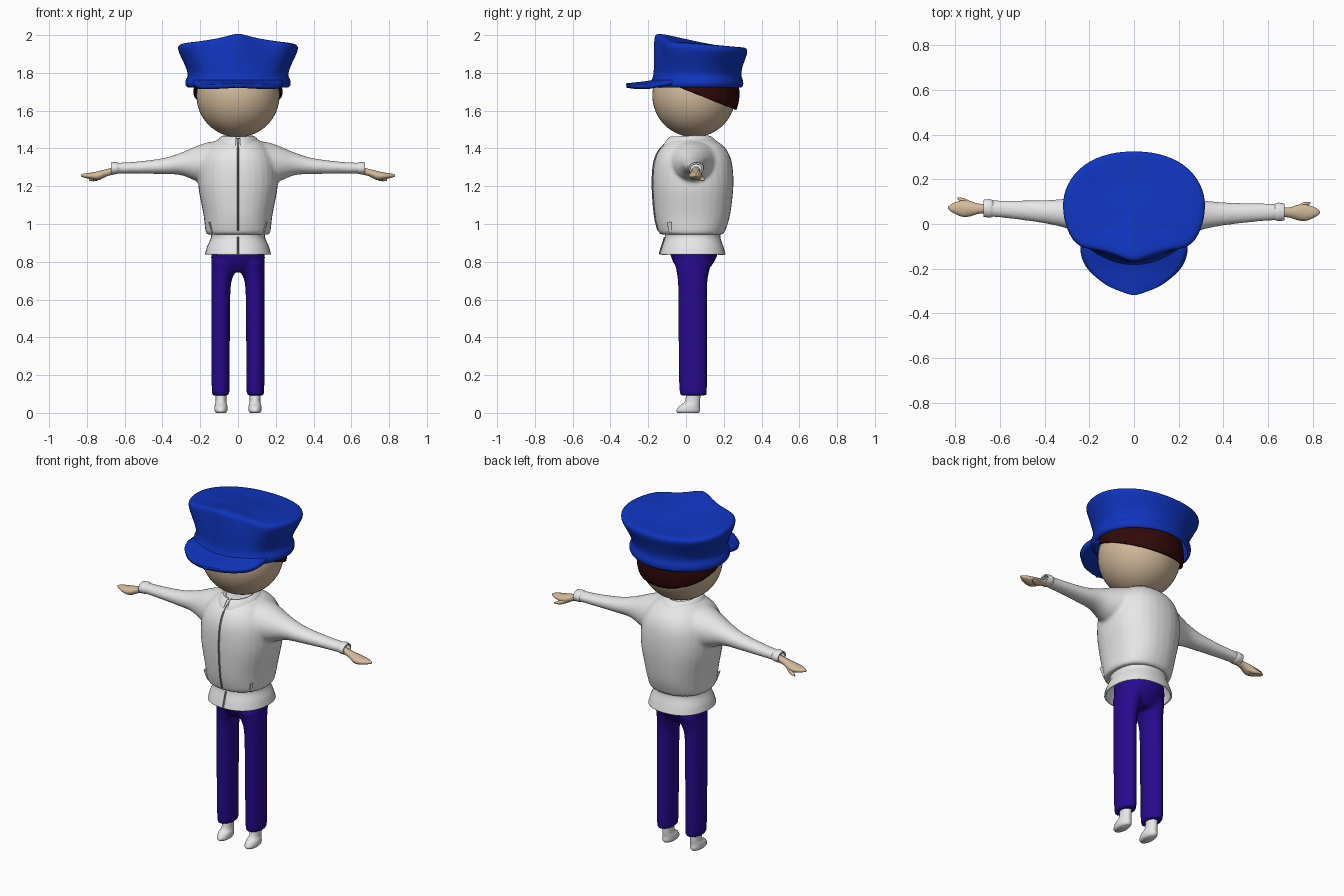
import bpy, bmesh
from math import sin, cos, pi, atan2, copysign
from mathutils import Vector

cube = bpy.data.objects.get("Cube")
if cube:
    bpy.data.objects.remove(cube)


def material(name, rgb):
    m = bpy.data.materials.new(name)
    m.use_nodes = True
    m.diffuse_color = (*rgb, 1)
    m.node_tree.nodes["Principled BSDF"].inputs["Base Color"].default_value = (*rgb, 1)
    return m


BLUE = material("cap blue", (0.005, 0.035, 0.52))
INDIGO = material("trouser indigo", (0.02, 0.003, 0.27))
WHITE = material("cloth white", (0.8, 0.8, 0.8))
SKIN = material("skin", (0.65, 0.49, 0.33))
HAIR = material("dark brown hair", (0.03, 0.003, 0.003))
GREY = material("zip grey", (0.22, 0.22, 0.22))


def spline(rows, k=5):
    """Smooth (Catmull-Rom) in-between rows."""
    vs = [Vector(r) for r in rows]
    vs = [vs[0]] + vs + [vs[-1]]
    out = []
    for a, b, c, d in zip(vs, vs[1:], vs[2:], vs[3:]):
        for i in range(k):
            t = i / k
            out.append(b + (c - a) * t / 2 + (a * 2 - b * 5 + c * 4 - d) * t * t / 2
                       + (b * 3 - a - c * 3 + d) * t ** 3 / 2)
    return out + [vs[-1]]


def section(axis, row, n=32, p=2.0):
    """Super-ellipse ring; row = position on axis, two centres, two radii."""
    t, a, b, ra, rb = row
    pts = []
    for i in range(n):
        c, s = cos(2 * pi * i / n), sin(2 * pi * i / n)
        u = a + ra * copysign(abs(c) ** (2 / p), c)
        v = b + rb * copysign(abs(s) ** (2 / p), s)
        pts.append((u, v, t) if axis == "z" else (t, u, v))
    return pts


def loft(bm, rings, cap=True, closed=True):
    vs = [[bm.verts.new(p) for p in ring] for ring in rings]
    n = len(vs[0])
    for lo, hi in zip(vs, vs[1:]):
        for i in range(n if closed else n - 1):
            j = (i + 1) % n
            bm.faces.new((lo[i], lo[j], hi[j], hi[i]))
    if cap:
        bm.faces.new(vs[0][::-1])
        bm.faces.new(vs[-1])
    return vs


def finish(name, bm, mat, thick=0, voxel=0, sub=0, offset=-1):
    bmesh.ops.recalc_face_normals(bm, faces=bm.faces[:])
    for f in bm.faces:
        f.smooth = True
    me = bpy.data.meshes.new(name)
    bm.to_mesh(me)
    bm.free()
    me.materials.append(mat)
    me.set_sharp_from_angle(angle=1.0)
    ob = bpy.data.objects.new(name, me)
    bpy.context.collection.objects.link(ob)
    if thick:
        s = ob.modifiers.new("thickness", "SOLIDIFY")
        s.thickness, s.offset = thick, offset
    if sub:
        s = ob.modifiers.new("subdivision", "SUBSURF")
        s.levels = s.render_levels = sub
    if voxel:
        r = ob.modifiers.new("blend", "REMESH")
        r.mode, r.voxel_size, r.use_smooth_shade = "VOXEL", voxel, True
        s = ob.modifiers.new("soften", "SMOOTH")
        s.factor, s.iterations = 0.5, 6
    return ob


def tube(name, axis, rows, mat, cap=True, p=2.0, **kw):
    bm = bmesh.new()
    loft(bm, [section(axis, r, p=p) for r in spline(rows)], cap)
    return finish(name, bm, mat, **kw)


# Jacket body and sleeves, blended into one shell
torso = [(0.945, 0, 0.03, 0.165, 0.165), (0.965, 0, 0.03, 0.173, 0.178),
         (1.05, 0, 0.034, 0.183, 0.2), (1.2, 0, 0.037, 0.21, 0.214),
         (1.32, 0, 0.037, 0.205, 0.207), (1.39, 0, 0.037, 0.175, 0.18),
         (1.43, 0, 0.037, 0.135, 0.14), (1.455, 0, 0.035, 0.09, 0.095)]
arm = [(0.02, 0.04, 1.33, 0.13, 0.09), (0.12, 0.04, 1.325, 0.138, 0.112),
       (0.2, 0.04, 1.32, 0.105, 0.1), (0.3, 0.044, 1.318, 0.068, 0.06),
       (0.4, 0.05, 1.306, 0.052, 0.042), (0.55, 0.058, 1.298, 0.041, 0.031),
       (0.65, 0.062, 1.296, 0.037, 0.028)]


def to_side(rows, side):
    """Mirror rows along x; the two arms swing slightly apart in y."""
    return [(r[0] * side, r[1] - side * 0.012 * r[0], *r[2:]) for r in rows]


bm = bmesh.new()
loft(bm, [section("z", r, p=2.25) for r in spline(torso)])
for side in (1, -1):
    loft(bm, [section("x", r) for r in spline(to_side(arm, side))])
finish("jacket", bm, WHITE, voxel=0.009)

# Flared hem under the gathered waist
hem = [(0.84, 0, 0.035, 0.175, 0.175), (0.88, 0, 0.035, 0.164, 0.163),
       (0.93, 0, 0.035, 0.143, 0.147), (0.965, 0, 0.035, 0.15, 0.15)]
tube("jacket_hem", "z", hem, WHITE, cap=False, p=2.25, thick=0.01)


# Zip strip down the front of body and hem
def zip_strip(name, rows):
    bm = bmesh.new()
    loft(bm, [section("z", (r[0], 0, r[2] - r[4], 0.005, 0.005), n=4)
              for r in spline(rows)])
    finish(name, bm, GREY)


zip_strip("zip_body", torso[1:])
zip_strip("zip_hem", hem[:3])

# Turned-down collar, open at the front
bm = bmesh.new()
rings = []
for r, z, drop in ((0.62, 1.45, 0), (0.72, 1.468, 0.004), (0.9, 1.452, 0.016), (1.04, 1.425, 0.034)):
    ring = []
    for i in range(41):
        a = -pi / 2 + 0.1 + (2 * pi - 0.2) * i / 40
        front = max(0, -sin(a))
        ring.append((0.108 * r * cos(a), 0.018 + 0.14 * r * sin(a), z - drop * front))
    rings.append(ring)
loft(bm, rings, cap=False, closed=False)
finish("collar", bm, WHITE, thick=0.012, sub=1, offset=0)

# Cuffs, hands and thumbs; pocket welts; shoes
cuff = [(0.63, 0.062, 1.296, 0.036, 0.027), (0.645, 0.062, 1.296, 0.041, 0.032),
        (0.672, 0.062, 1.294, 0.038, 0.031)]
hand = [(0.62, 0.062, 1.29, 0.023, 0.021), (0.69, 0.06, 1.273, 0.022, 0.019),
        (0.735, 0.06, 1.257, 0.035, 0.024), (0.77, 0.06, 1.254, 0.036, 0.019),
        (0.81, 0.062, 1.256, 0.021, 0.012), (0.832, 0.062, 1.256, 0.004, 0.004)]
thumb = [(0.715, 0.068, 1.256, 0.014, 0.014), (0.755, 0.09, 1.24, 0.015, 0.013),
         (0.79, 0.106, 1.232, 0.003, 0.004)]
for side, label in ((1, "left"), (-1, "right")):
    tube(label + "_cuff", "x", to_side(cuff, side), WHITE, cap=False, thick=0.008)
    bm = bmesh.new()
    for rows in (hand, thumb):
        loft(bm, [section("x", r, n=16) for r in spline(to_side(rows, side))])
    finish(label + "_hand", bm, SKIN)
    welt = [(0.955, side * 0.137, -0.078, 0.005, 0.012), (1.01, side * 0.152, -0.09, 0.005, 0.012)]
    tube(label + "_pocket_welt", "z", welt, WHITE)
    shoe = [(0, 0.09, 0.012, 0.027, 0.055), (0.012, 0.09, 0.012, 0.034, 0.063),
            (0.035, 0.09, 0.018, 0.034, 0.055), (0.06, 0.09, 0.034, 0.028, 0.041),
            (0.12, 0.09, 0.04, 0.03, 0.036)]
    tube(label + "_shoe", "z", [(z, x * side, *r) for z, x, *r in shoe], WHITE)

# Trousers: two legs blended into the hips
leg = [(0.092, 0.092, 0.04, 0.039, 0.064), (0.12, 0.092, 0.038, 0.047, 0.073),
       (0.4, 0.092, 0.036, 0.049, 0.076), (0.66, 0.09, 0.035, 0.051, 0.077),
       (0.74, 0.08, 0.036, 0.061, 0.085), (0.8, 0.072, 0.038, 0.068, 0.1)]
hips = [(0.745, 0, 0.037, 0.1, 0.07), (0.79, 0, 0.04, 0.138, 0.103),
        (0.84, 0, 0.042, 0.142, 0.125), (0.9, 0, 0.042, 0.135, 0.125)]
bm = bmesh.new()
loft(bm, [section("z", r) for r in spline(hips)])
for side in (1, -1):
    loft(bm, [section("z", (z, x * side, *r)) for z, x, *r in spline(leg)])
finish("trousers", bm, INDIGO, voxel=0.009)


# Head, and a hair shell trimmed along a slanted hairline
def ball(radius, centre):
    bm = bmesh.new()
    bmesh.ops.create_uvsphere(bm, u_segments=48, v_segments=32, radius=radius)
    bmesh.ops.translate(bm, verts=bm.verts[:], vec=centre)
    return bm


finish("head", ball(0.22, (0, 0.042, 1.68)), SKIN)
bm = ball(0.236, (0, 0.047, 1.69))
for co, no in (((0, 0, 1.71), (0, 0.4, 1)), ((0, -0.03, 0), (0, 1, 0))):
    bmesh.ops.bisect_plane(bm, geom=bm.verts[:] + bm.edges[:] + bm.faces[:],
                           plane_co=co, plane_no=no, clear_inner=True)
finish("hair", bm, HAIR, thick=0.012)

# Cap: oval band widening into a crown with a peaked front
half = [(0, -0.18), (0.07, -0.145), (0.16, -0.115), (0.255, -0.11), (0.305, -0.03),
        (0.328, 0.08), (0.308, 0.18), (0.23, 0.275), (0.11, 0.322), (0, 0.33)]
outline = half + [(-x, y) for x, y in half[-2:0:-1]]


def cap_ring(z, rx, ry, blend, scale=1.0, lift=0.0, dish=0.0):
    ring = []
    for x, y in outline:
        a = atan2((y - 0.06) / 0.26, x / 0.32)
        ex, ey = rx * cos(a), 0.06 + ry * sin(a)
        peak = max(0, 1 - abs(x) / 0.3) * max(0, -y / 0.18)
        back = max(0, y) / 0.33
        px, py = x * scale, 0.08 + (y - 0.08) * scale
        ring.append((ex + (px - ex) * blend, ey + (py - ey) * blend,
                     z + lift * peak - 0.025 * blend * back - dish))
    return ring


bm = bmesh.new()
vs = loft(bm, [cap_ring(1.718, 0.27, 0.235, 0), cap_ring(1.735, 0.29, 0.25, 0),
               cap_ring(1.765, 0.286, 0.246, 0), cap_ring(1.788, 0.266, 0.232, 0),
               cap_ring(1.86, 0.278, 0.235, 0.35, lift=0.02),
               cap_ring(1.925, 0.3, 0.24, 0.95, lift=0.045),
               cap_ring(1.955, 0.3, 0.24, 1, 0.99, lift=0.055),
               cap_ring(1.962, 0.3, 0.24, 1, 0.88, lift=0.055),
               cap_ring(1.962, 0.3, 0.24, 1, 0.5, lift=0.03)], cap=False)
centre = bm.verts.new((0, 0.08, 1.963))
top = vs[-1]
for i, v in enumerate(top):
    bm.faces.new((v, top[(i + 1) % len(top)], centre))
finish("cap", bm, BLUE, thick=0.01, sub=2)

# Visor: curved tongue narrowing to a soft point
visor = [(-0.06, 0.235, 1.785), (-0.13, 0.238, 1.775), (-0.2, 0.208, 1.758),
         (-0.27, 0.128, 1.75), (-0.305, 0.05, 1.746), (-0.318, 0.008, 1.744)]
bm = bmesh.new()
loft(bm, [[(w * u / 8, y, z - 0.022 * (u / 8) ** 2 * w / 0.235) for u in range(-8, 9)]
          for y, w, z in spline(visor)], cap=False, closed=False)
finish("cap_visor", bm, BLUE, thick=0.024, offset=-1)
